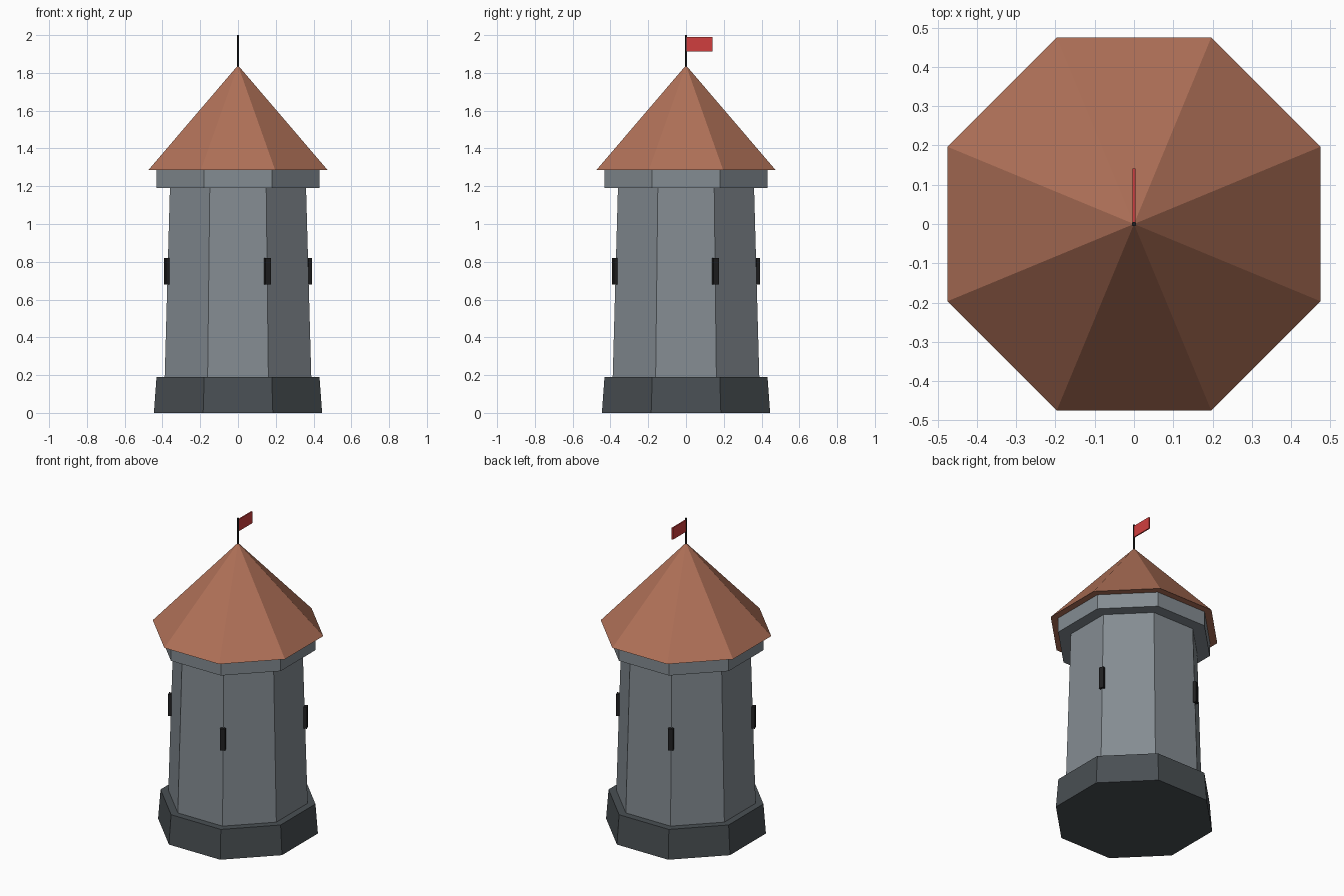
import bpy, bmesh, math
from mathutils import Matrix

if "Cube" in bpy.data.objects:
    bpy.data.objects.remove(bpy.data.objects["Cube"])


def material(name, rgb):
    # convert 0-255 display values to linear
    lin = [((c / 255 + 0.055) / 1.055) ** 2.4 for c in rgb]
    m = bpy.data.materials.new(name)
    m.diffuse_color = (*lin, 1)
    m.use_nodes = True
    m.node_tree.nodes["Principled BSDF"].inputs["Base Color"].default_value = m.diffuse_color
    return m


STONE = material("grey stone", (132, 140, 146))
DARK = material("dark stone", (73, 79, 83))
TILE = material("terracotta", (176, 113, 88))
BLACK = material("black iron", (32, 32, 33))
RED = material("red cloth", (208, 63, 62))


def finish(bm, name, mat):
    mesh = bpy.data.meshes.new(name)
    bm.to_mesh(mesh)
    bm.free()
    mesh.materials.append(mat)
    ob = bpy.data.objects.new(name, mesh)
    bpy.context.collection.objects.link(ob)
    return ob


def octagon(name, mat, z0, z1, r0, r1):
    """Eight-sided frustum with a flat side towards the front."""
    bm = bmesh.new()
    bmesh.ops.create_cone(
        bm, cap_ends=True, segments=8, radius1=r0, radius2=r1, depth=z1 - z0,
        matrix=Matrix.Translation((0, 0, (z0 + z1) / 2)) @ Matrix.Rotation(math.pi / 8, 4, 'Z'))
    bmesh.ops.remove_doubles(bm, verts=bm.verts, dist=1e-5)
    return finish(bm, name, mat)


def box(name, mat, centre, size, angle=0):
    """Box placed at centre, then turned about the tower axis."""
    bm = bmesh.new()
    bmesh.ops.create_cube(
        bm, size=1,
        matrix=Matrix.Rotation(angle, 4, 'Z') @ Matrix.Translation(centre) @ Matrix.Diagonal((*size, 1)))
    return finish(bm, name, mat)


# Tower masonry and roof
octagon("plinth", DARK, 0, 0.19, 0.482, 0.467)
octagon("tower_wall", STONE, 0.19, 1.19, 0.42, 0.39)
octagon("cornice", STONE, 1.19, 1.285, 0.468, 0.468)
octagon("roof", TILE, 1.285, 1.84, 0.514, 0)

# Narrow windows on every second corner
for i in range(4):
    box(f"window_slit_{i + 1}", BLACK, (0.408, 0, 0.75), (0.02, 0.03, 0.14),
        math.pi / 8 + i * math.pi / 2)

# Flagpole and flag
octagon("flagpole", BLACK, 1.8, 2.0, 0.006, 0.006)
box("flag", RED, (0, 0.0705, 1.952), (0.008, 0.141, 0.076))
